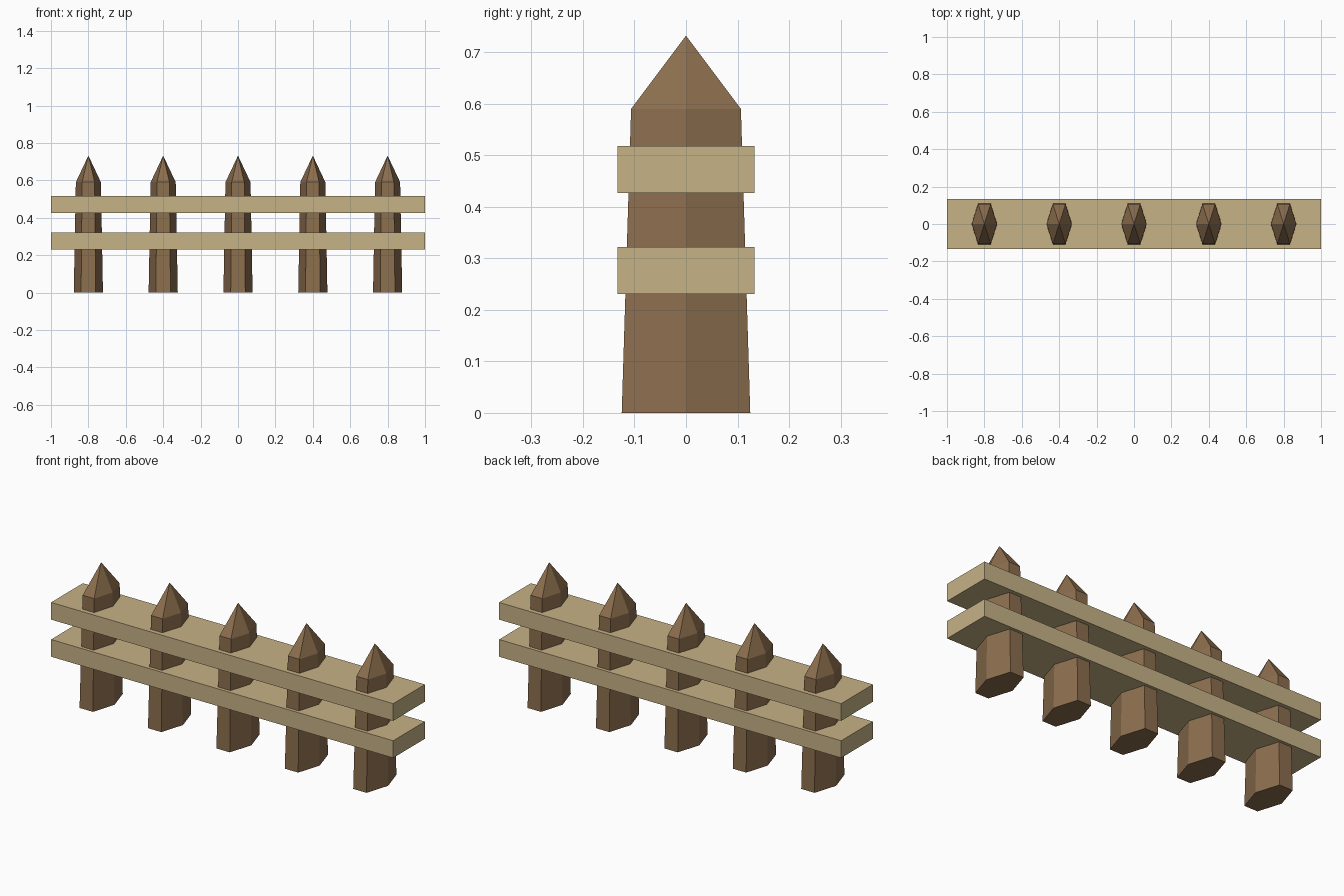
import bpy
import bmesh
from math import cos, sin, tau

default = bpy.data.objects.get("Cube")
if default:
    bpy.data.objects.remove(default, do_unlink=True)


def make_material(name, rgb):
    mat = bpy.data.materials.new(name)
    mat.use_nodes = True
    color = (*rgb, 1.0)
    mat.diffuse_color = color
    mat.node_tree.nodes["Principled BSDF"].inputs["Base Color"].default_value = color
    return mat


def add_object(name, bm, mat):
    bmesh.ops.recalc_face_normals(bm, faces=bm.faces)
    mesh = bpy.data.meshes.new(name)
    bm.to_mesh(mesh)
    bm.free()
    mesh.materials.append(mat)
    obj = bpy.data.objects.new(name, mesh)
    bpy.context.collection.objects.link(obj)
    return obj


def hex_ring(bm, rx, ry, z):
    return [bm.verts.new((rx * cos(i * tau / 6), ry * sin(i * tau / 6), z))
            for i in range(6)]


dark_wood = make_material("dark wood", (0.262, 0.156, 0.076))
pale_wood = make_material("pale wood", (0.565, 0.445, 0.238))

# Tapered six-sided posts with pointed tips
for n in range(5):
    bm = bmesh.new()
    base = hex_ring(bm, 0.078, 0.144, 0)
    shoulder = hex_ring(bm, 0.067, 0.123, 0.59)
    tip = bm.verts.new((0, 0, 0.732))
    bm.faces.new(base)
    for i in range(6):
        j = (i + 1) % 6
        bm.faces.new((base[i], base[j], shoulder[j], shoulder[i]))
        bm.faces.new((shoulder[i], shoulder[j], tip))
    post = add_object(f"post_{n + 1}", bm, dark_wood)
    post.location.x = -0.8 + 0.4 * n

# Horizontal rails the posts pass through
for name, z in (("lower_rail", 0.276), ("upper_rail", 0.472)):
    bm = bmesh.new()
    bmesh.ops.create_cube(bm, size=1)
    bmesh.ops.scale(bm, vec=(2, 0.265, 0.091), verts=bm.verts)
    rail = add_object(name, bm, pale_wood)
    rail.location.z = z
